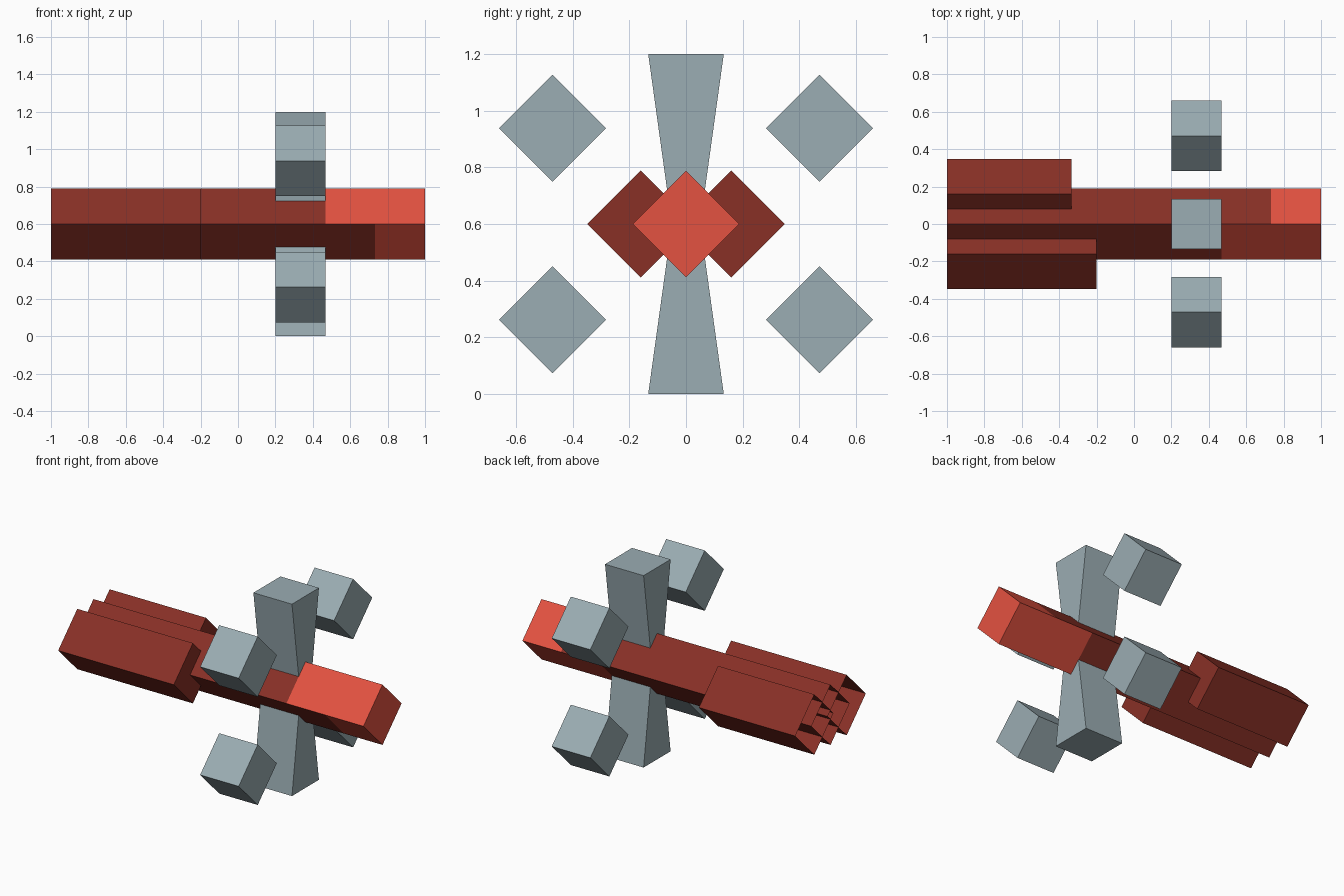
import bpy, bmesh, math

if "Cube" in bpy.data.objects:
    bpy.data.objects.remove(bpy.data.objects["Cube"])

U = 1 / 15            # design unit
R = 4 * U / math.sqrt(2)   # half diagonal of the square bars
ZC = 0.6              # height of the centre line


def material(name, rgb):
    m = bpy.data.materials.new(name)
    lin = [((c / 255 + 0.055) / 1.055) ** 2.4 for c in rgb]
    m.diffuse_color = (*lin, 1)
    m.use_nodes = True
    m.node_tree.nodes["Principled BSDF"].inputs["Base Color"].default_value = m.diffuse_color
    return m


DARK = material("dark red", (137, 48, 38))
RED = material("bright red", (228, 82, 65))
GREY = material("steel grey", (155, 173, 179))


def loft(name, rings, mats, cap_start=True, cap_end=True, rule=None):
    """Join rings of points into a flat-faced solid."""
    bm = bmesh.new()
    vs = [[bm.verts.new(p) for p in ring] for ring in rings]
    n = len(vs[0])
    for a, b in zip(vs, vs[1:]):
        for i in range(n):
            j = (i + 1) % n
            bm.faces.new((a[i], a[j], b[j], b[i]))
    if cap_start:
        bm.faces.new(vs[0][::-1])
    if cap_end:
        bm.faces.new(vs[-1])
    bm.normal_update()
    if rule:
        for f in bm.faces:
            f.material_index = rule(f)
    me = bpy.data.meshes.new(name)
    bm.to_mesh(me)
    bm.free()
    for m in mats:
        me.materials.append(m)
    ob = bpy.data.objects.new(name, me)
    bpy.context.collection.objects.link(ob)
    return ob


def diamond(x, y=0, z=ZC):
    """Square ring standing on its corner, counter-clockwise seen from +x."""
    return [(x, y + R, z), (x, y, z + R), (x, y - R, z), (x, y, z - R)]


def nose_paint(f):
    # bright nose: long on two opposite slopes, short on the other two
    c, n = f.calc_center_median(), f.normal
    start = 7 * U if n.y * n.z < -0.1 else 11 * U
    return 1 if c.x > start else 0


# Central hull with a painted nose, open at the rear
loft("hull", [diamond(x) for x in (-1, 7 * U, 11 * U, 1)], [DARK, RED],
     cap_start=False, rule=nose_paint)

# Side engines of unequal length, open at the rear
for name, y, front in (("left_engine", 0.16, -5 * U), ("right_engine", -0.16, -3 * U)):
    loft(name, [diamond(-1, y), diamond(front, y)], [DARK], cap_start=False)

# Tapered fins above and below the hull
X0, X1 = 3 * U, 7 * U


def fin_ring(z, w):
    return [(X0, -w, z), (X1, -w, z), (X1, w, z), (X0, w, z)]


loft("upper_fin", [fin_ring(ZC, 0.05), fin_ring(1.2, 2 * U)], [GREY])
loft("lower_fin", [fin_ring(0, 2 * U), fin_ring(ZC, 0.05)], [GREY])

# Four free-standing pods around the hull
for side, sy in (("left", 1), ("right", -1)):
    for level, sz in (("upper", 1), ("lower", -1)):
        y, z = sy * 0.4714, ZC + sz * 0.338
        loft(f"{level}_{side}_pod", [diamond(X0, y, z), diamond(X1, y, z)], [GREY])
